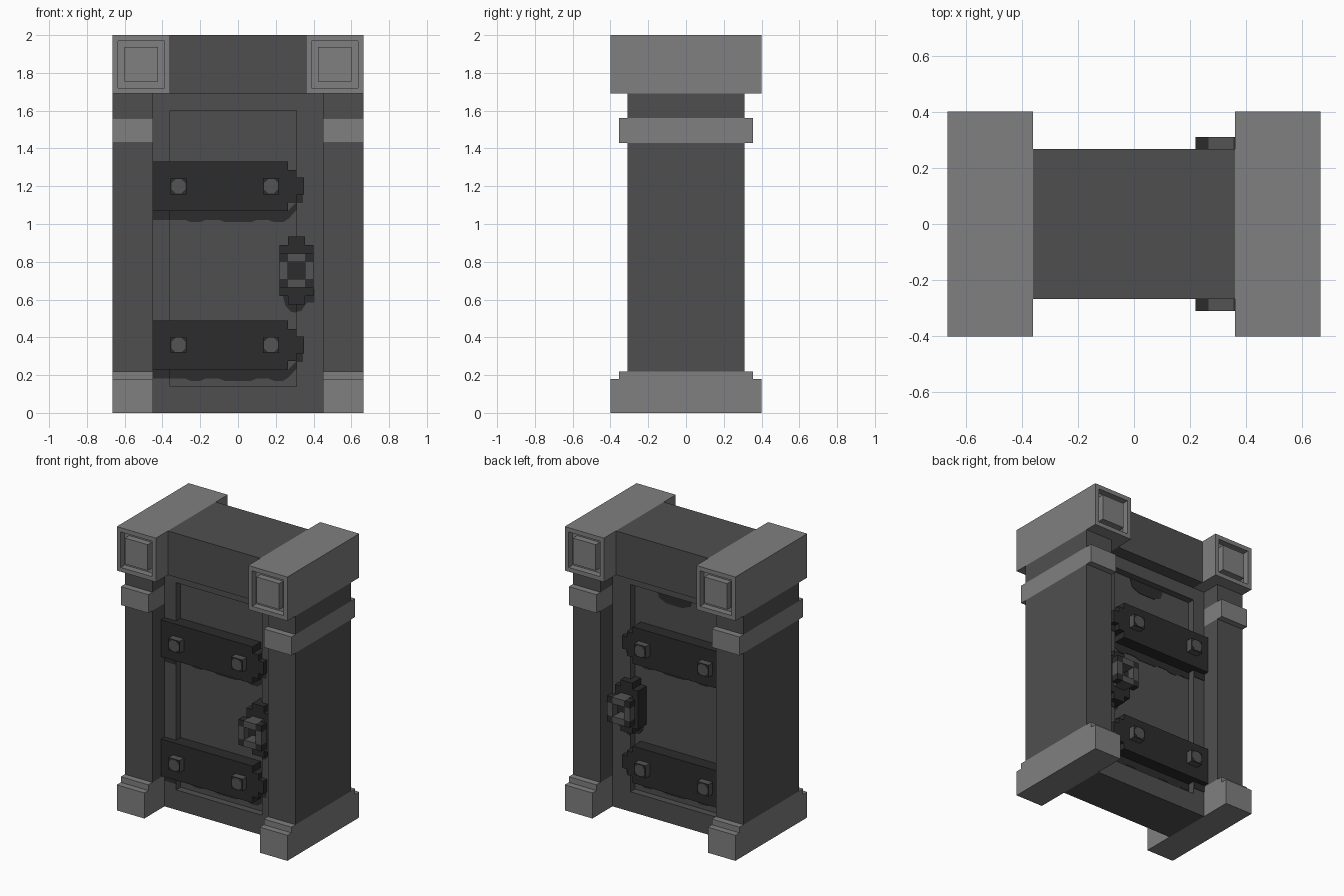
import bpy, bmesh
from mathutils import Vector

if "Cube" in bpy.data.objects:
    bpy.data.objects.remove(bpy.data.objects["Cube"])


def material(name, value):
    m = bpy.data.materials.new(name)
    m.diffuse_color = (value, value, value, 1)
    m.use_nodes = True
    m.node_tree.nodes["Principled BSDF"].inputs["Base Color"].default_value = m.diffuse_color
    return m


PALE = material("pale_stone", 0.215)
DARK = material("dark_stone", 0.078)
IRON = material("black_iron", 0.025)
STEEL = material("worn_steel", 0.088)


def finish(name, bm, mat):
    bmesh.ops.recalc_face_normals(bm, faces=bm.faces)
    me = bpy.data.meshes.new(name)
    bm.to_mesh(me)
    bm.free()
    me.materials.append(mat)
    ob = bpy.data.objects.new(name, me)
    bpy.context.collection.objects.link(ob)
    return ob


def add_box(bm, x0, x1, y0, y1, z0, z1):
    vs = bmesh.ops.create_cube(bm, size=1)["verts"]
    for v in vs:
        v.co = Vector(((x0 + x1) / 2 + v.co.x * (x1 - x0),
                       (y0 + y1) / 2 + v.co.y * (y1 - y0),
                       (z0 + z1) / 2 + v.co.z * (z1 - z0)))


def boxes(name, mat, *dims):
    bm = bmesh.new()
    for d in dims:
        add_box(bm, *d)
    return finish(name, bm, mat)


def prism(name, mat, pts, y0, y1):
    """Outline in x and z, extruded along y."""
    bm = bmesh.new()
    a = [bm.verts.new((x, y0, z)) for x, z in pts]
    b = [bm.verts.new((x, y1, z)) for x, z in pts]
    bm.faces.new(a)
    bm.faces.new(b[::-1])
    n = len(pts)
    for i in range(n):
        j = (i + 1) % n
        bm.faces.new((a[i], b[i], b[j], a[j]))
    return finish(name, bm, mat)


def capital(name, x0, x1):
    """Top block with a sunken square and raised boss on both ends."""
    bm = bmesh.new()
    add_box(bm, x0, x1, -0.4, 0.4, 1.69, 2.0)
    bm.normal_update()
    ends = [f for f in bm.faces if abs(f.normal.y) > 0.9]
    for f in ends:
        for border, depth in ((0.043, -0.045), (0.047, 0.045)):
            normal = f.normal.copy()
            bmesh.ops.inset_region(bm, faces=[f], thickness=border)
            f = bmesh.ops.extrude_discrete_faces(bm, faces=[f])["faces"][0]
            bmesh.ops.translate(bm, verts=f.verts, vec=normal * depth)
            f.normal_update()
    return finish(name, bm, PALE)


# Posts with base, collar and top block
for side, s in (("left", -1), ("right", 1)):
    a, b = sorted((s * 0.45, s * 0.665))
    boxes(side + "_post", DARK, (a, b, -0.31, 0.31, 0.22, 1.43), (a, b, -0.31, 0.31, 1.56, 1.69))
    boxes(side + "_collar", PALE, (a, b, -0.355, 0.355, 1.43, 1.56))
    boxes(side + "_base", PALE, (a, b, -0.4, 0.4, 0, 0.18), (a, b, -0.355, 0.355, 0.18, 0.22))
    capital(side + "_top_block", *sorted((s * 0.36, s * 0.665)))

# Lintel and door panel
boxes("lintel", DARK, (-0.36, 0.36, -0.267, 0.267, 1.69, 2.0))
boxes("door_panel", DARK, (-0.45, 0.45, -0.125, 0.125, 0, 1.69))

STRAP = [(-0.45, -0.13), (0.265, -0.13), (0.265, -0.085), (0.31, -0.085), (0.31, -0.045), (0.35, -0.045),
         (0.35, 0.045), (0.31, 0.045), (0.31, 0.085), (0.265, 0.085), (0.265, 0.13), (-0.45, 0.13)]
STAIN = [(-0.36, -0.13), (-0.36, -0.178), (-0.28, -0.178), (-0.25, -0.19), (-0.2, -0.19), (-0.17, -0.178),
         (-0.1, -0.178), (-0.07, -0.19), (0.07, -0.19), (0.1, -0.178), (0.16, -0.178), (0.19, -0.19),
         (0.24, -0.19), (0.27, -0.17), (0.31, -0.125), (0.31, -0.085), (0.265, -0.13)]

for face, s in (("front", -1), ("back", 1)):
    def span(near, far):
        return sorted((s * near, s * far))

    # Raised frame around the panel
    y = span(0.125, 0.175)
    boxes(face + "_frame", DARK, (-0.45, -0.36, *y, 0, 1.69), (0.31, 0.45, *y, 0, 1.69),
          (-0.36, 0.31, *y, 0, 0.14), (-0.36, 0.31, *y, 1.6, 1.69))

    for level, zc in (("lower", 0.36), ("upper", 1.2)):
        name = face + "_" + level
        # Hinge strap with stepped tip, and the stain below it
        prism(name + "_strap", IRON, [(x, z + zc) for x, z in STRAP], *span(0.125, 0.215))
        prism(name + "_stain", IRON, [(x, z + zc) for x, z in STAIN], *span(0.125, 0.128))
        boxes(name + "_frame_stain", IRON,
              (-0.45, -0.36, *span(0.175, 0.178), zc - 0.178, zc - 0.13),
              (0.31, 0.345, *span(0.175, 0.178), zc - 0.09, zc - 0.045))
        # Square bolts with a rounded bright face
        for i, xc in enumerate((-0.315, 0.175)):
            r, c = 0.043, 0.022
            boxes(f"{name}_bolt_{i}", STEEL, (xc - r, xc + r, *span(0.215, 0.26), zc - r, zc + r))
            boxes(f"{name}_bolt_rim_{i}", IRON, (xc - r, xc + r, *span(0.26, 0.262), zc - r, zc + r))
            r = 0.038
            octagon = [(-r, -r + c), (-r + c, -r), (r - c, -r), (r, -r + c),
                       (r, r - c), (r - c, r), (-r + c, r), (-r, r - c)]
            prism(f"{name}_bolt_face_{i}", STEEL, [(xc + x, zc + z) for x, z in octagon], *span(0.262, 0.264))

    # Handle plate
    xc, zc = 0.31, 0.755
    y = span(0.125, 0.22)
    boxes(face + "_handle_plate", IRON, (xc - 0.09, xc + 0.09, *y, zc - 0.135, zc + 0.135),
          (xc - 0.045, xc + 0.045, *y, zc - 0.18, zc + 0.18))
    # Ring handle: dark corners, bright middles
    y = span(0.255, 0.31)
    corners, middles = [], []
    for k in (-1, 1):
        x0, x1 = sorted((xc + k * 0.045, xc + k * 0.09))
        z0, z1 = sorted((zc + k * 0.045, zc + k * 0.09))
        corners += [(x0, x1, *y, zc + 0.045, zc + 0.09), (x0, x1, *y, zc - 0.09, zc - 0.045)]
        middles += [(x0, x1, *y, zc - 0.045, zc + 0.045),
                    (xc - 0.045, xc + 0.045, *span(0.22, 0.31), z0, z1)]
    boxes(face + "_ring_corners", IRON, *corners)
    boxes(face + "_ring_middles", STEEL, *middles)
    # Stain below the handle
    prism(face + "_handle_stain", IRON, [(0.235, 0.63), (0.25, 0.57), (0.28, 0.535), (0.31, 0.53), (0.31, 0.63)],
          *span(0.125, 0.128))
    prism(face + "_handle_frame_stain", IRON,
          [(0.31, 0.63), (0.31, 0.535), (0.335, 0.54), (0.365, 0.585), (0.405, 0.585), (0.405, 0.66)],
          *span(0.175, 0.178))

# Soot under the lintel on the back
prism("back_soot", IRON, [(-0.14, 1.6), (-0.12, 1.54), (-0.06, 1.515), (0.06, 1.515), (0.12, 1.54), (0.14, 1.6)],
      0.125, 0.128)
